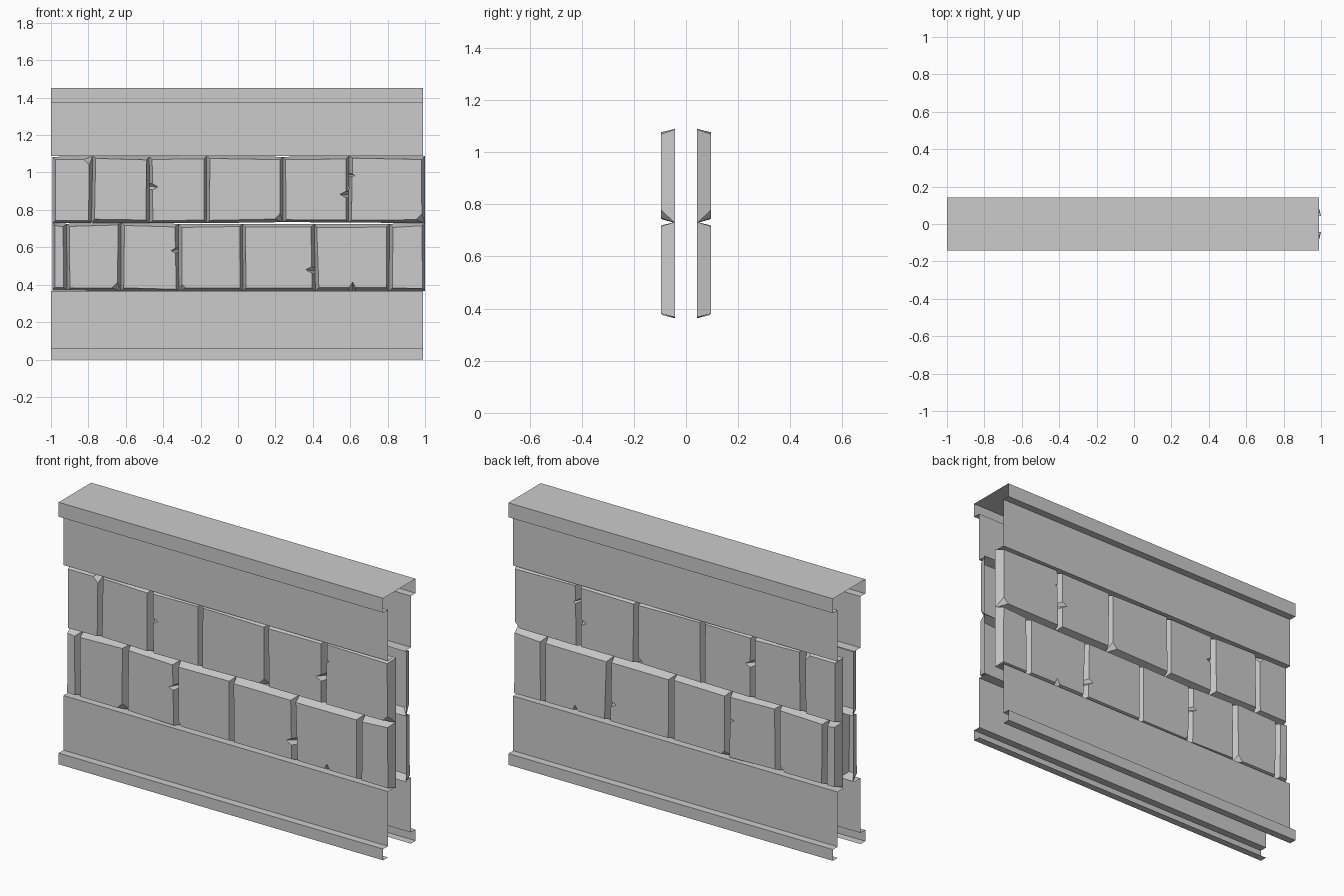
import bpy, random
from mathutils import Vector

if "Cube" in bpy.data.objects:
    bpy.data.objects.remove(bpy.data.objects["Cube"])

random.seed(4)
FRONT_Y, BACK_Y = -0.094, -0.043


def make_object(name, verts, faces, mirror):
    mesh = bpy.data.meshes.new(name)
    mesh.from_pydata(verts, [], faces)
    mesh.validate()
    obj = bpy.data.objects.new(name, mesh)
    bpy.context.collection.objects.link(obj)
    if mirror:
        mod = obj.modifiers.new("other_side", "MIRROR")
        mod.use_axis = (False, True, False)
        mod.use_mirror_merge = False
    return obj


def strip(name, profile, mirror=False):
    """Open sheet: a (y, z) profile swept along the wall."""
    verts = [(x, y, z) for y, z in profile for x in (-1.0, 0.99)]
    faces = [(2*i, 2*i+1, 2*i+3, 2*i+2) for i in range(len(profile) - 1)]
    return make_object(name, verts, faces, mirror)


def brick(verts, faces, back, corner_chips, notches):
    """Raised block with sloped sides; chips are cut into its front outline."""
    ins = 0.016
    signs = ((1, 1), (-1, 1), (-1, -1), (1, -1))
    front = [c + Vector((sx * (ins + random.uniform(-.003, .003)),
                         sz * (ins + random.uniform(-.004, .004))))
             for c, (sx, sz) in zip(back, signs)]
    fy = FRONT_Y + random.uniform(-.003, .003)
    ring = []                                   # (front point, back point)
    for k in range(4):
        f, fn, fp = front[k], front[(k+1) % 4], front[k-1]
        b, bn = back[k], back[(k+1) % 4]
        if k in corner_chips:
            s = corner_chips[k]
            ring.append((f + (fp - f).normalized() * s, b))
            ring.append((f + (fn - f).normalized() * s, b))
        else:
            ring.append((f, b))
        if k in notches:
            t, s = notches[k]
            d = (fn - f).normalized()
            inward = Vector((-d.y, d.x))
            mid, bm = f.lerp(fn, t), b.lerp(bn, t)
            ring.append((mid - d * s * .6, bm - d * s * .6))
            ring.append((mid + inward * s, bm))
            ring.append((mid + d * s * .5, bm + d * s * .5))
    o, n = len(verts), len(ring)
    verts += [(f.x, fy, f.y) for f, b in ring]
    verts += [(b.x, BACK_Y, b.y) for f, b in ring]
    faces.append(tuple(range(o, o + n)))
    for i in range(n):
        j = (i + 1) % n
        if ring[i][1] is ring[j][1]:
            faces.append((o+i, o+n+i, o+j))
        else:
            faces.append((o+i, o+n+i, o+n+j, o+j))


def brick_row(name, bounds, z_low, z_high, corners, notches):
    verts, faces = [], []
    # shared, slightly uneven joint positions
    joints = [(Vector((x + random.uniform(-.004, .004) * (abs(x) < .98), z_low + random.uniform(-.004, .004))),
               Vector((x + random.uniform(-.004, .004) * (abs(x) < .98), z_high + random.uniform(-.004, .004))))
              for x in bounds]
    for i in range(len(bounds) - 1):
        (bl, tl), (br, tr) = joints[i], joints[i+1]
        brick(verts, faces, [bl, br, tr, tl], corners.get(i, {}), notches.get(i, {}))
    return make_object(name, verts, faces, True)


# Top cap with overhanging lip, open underneath
half = [(-.045, 1.088), (-.1, 1.088), (-.1, 1.372), (-.142, 1.372), (-.142, 1.452)]
strip("top_cap", half + [(-y, z) for y, z in reversed(half)])

# Base panels with a protruding foot, one on each side
strip("base_panel", [(-.1, 0), (-.142, 0), (-.142, .062), (-.1, .062),
                     (-.1, .365), (-.045, .365)], mirror=True)

# Two staggered rows of chipped bricks on both faces
brick_row("upper_bricks", [-.993, -.78, -.475, -.165, .237, .592, 1.0], .732, 1.086,
          {0: {2: .03}, 3: {1: .03}, 5: {1: .03}},
          {2: {3: (.45, .03)}, 4: {1: (.42, .032)}, 5: {3: (.28, .014)}})
brick_row("lower_bricks", [-.993, -.915, -.625, -.315, .025, .41, .81, 1.0], .367, .728,
          {1: {1: .03}, 3: {0: .02}},
          {2: {1: (.62, .024)}, 4: {1: (.3, .032)}, 5: {0: (.5, .03)}})
